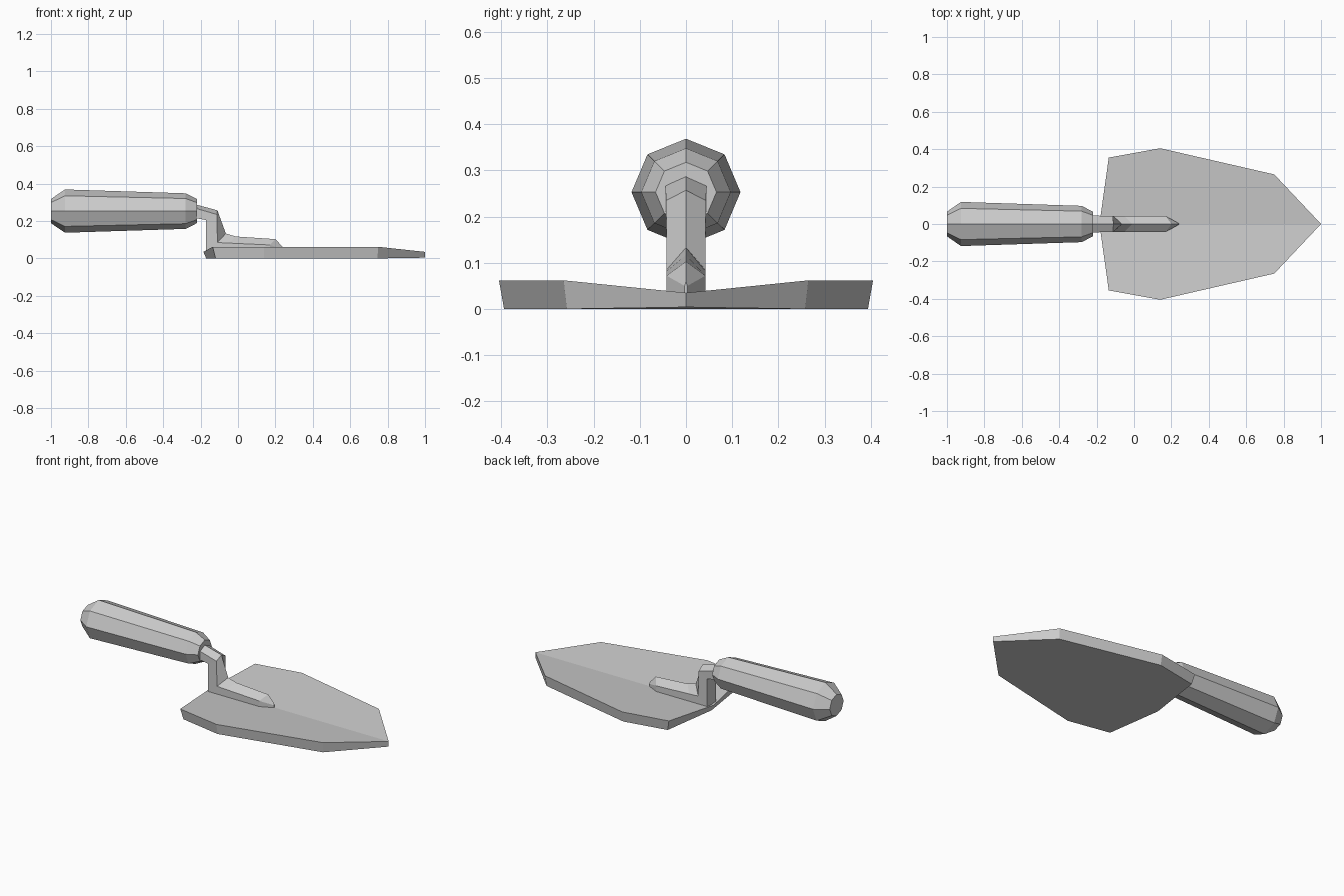
import bpy, bmesh
from math import cos, sin, pi

if "Cube" in bpy.data.objects:
    bpy.data.objects.remove(bpy.data.objects["Cube"])


def finish(name, bm):
    bmesh.ops.recalc_face_normals(bm, faces=bm.faces)
    mesh = bpy.data.meshes.new(name)
    bm.to_mesh(mesh)
    bm.free()
    obj = bpy.data.objects.new(name, mesh)
    bpy.context.collection.objects.link(obj)
    return obj


def loft(name, rings):
    """Skin a closed, capped surface through equal-sized point rings."""
    bm = bmesh.new()
    loops = [[bm.verts.new(p) for p in ring] for ring in rings]
    n = len(loops[0])
    for a, b in zip(loops, loops[1:]):
        for i in range(n):
            j = (i + 1) % n
            bm.faces.new((a[i], a[j], b[j], b[i]))
    bm.faces.new(loops[0])
    bm.faces.new(loops[-1])
    return finish(name, bm)


# Handle: tapered octagonal grip with chamfered ends
handle_profile = [(-1, 0.066), (-0.925, 0.118), (-0.28, 0.097), (-0.22, 0.066)]
loft("handle", [[(x, r * cos(i * pi / 4), 0.253 + 0.98 * r * sin(i * pi / 4))
                 for i in range(8)] for x, r in handle_profile])

# Shank: ridged bar; each station is ridge (x,z), shoulder (x,z), base (x,z), half width
stations = [
    ((-0.24, 0.292), (-0.24, 0.272), (-0.24, 0.218), 0.045),
    ((-0.11, 0.257), (-0.113, 0.235), (-0.17, 0.205), 0.043),
    ((-0.065, 0.133), (-0.11, 0.085), (-0.17, 0.02), 0.042),
    ((-0.01, 0.117), (-0.05, 0.082), (-0.05, 0.02), 0.042),
    ((0.20, 0.103), (0.17, 0.072), (0.17, 0.02), 0.042),
    ((0.24, 0.06), (0.24, 0.05), (0.24, 0.02), 0.003),
]
loft("shank", [[(r[0], 0, r[1]), (s[0], w, s[1]), (b[0], w, b[1]),
                (b[0], -w, b[1]), (s[0], -w, s[1])] for r, s, b, w in stations])

# Blade: half outline with shallow centre crease, flat inset underside, mirrored
top = [(-0.185, 0, 0.035), (-0.135, 0.355, 0.062), (0.14, 0.405, 0.062),
       (0.75, 0.265, 0.062), (1, 0, 0.035)]
bottom = [(-0.17, 0, 0), (-0.12, 0.345, 0), (0.14, 0.394, 0),
          (0.745, 0.258, 0), (1, 0, 0.004)]
bm = bmesh.new()
for side in (1, -1):
    t, b = [[bm.verts.new((x, y * side, z)) for x, y, z in pts] for pts in (top, bottom)]
    for i in range(4):
        bm.faces.new((t[i], t[i + 1], b[i + 1], b[i]))
    bm.faces.new(t)
    bm.faces.new(b)
bmesh.ops.remove_doubles(bm, verts=bm.verts, dist=0.0001)
finish("blade", bm)
